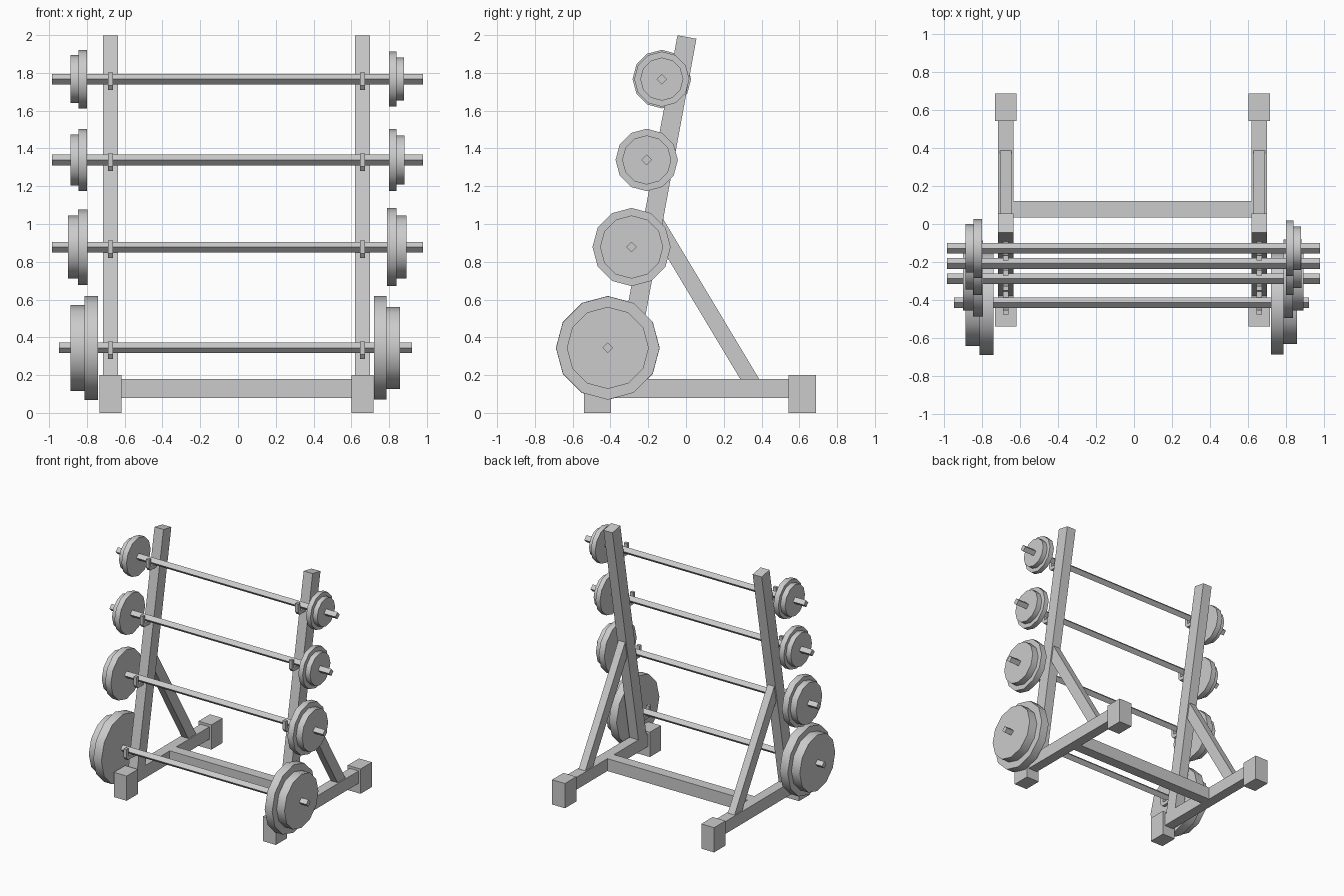
import bpy, bmesh, math
from mathutils import Vector, Matrix

if "Cube" in bpy.data.objects:
    bpy.data.objects.remove(bpy.data.objects["Cube"])

CX, HALF = -0.008, 0.667          # frame centre line and side offset
SIDES = (("left", CX - HALF), ("right", CX + HALF))


def finish(name, bm):
    bmesh.ops.recalc_face_normals(bm, faces=bm.faces)
    me = bpy.data.meshes.new(name)
    bm.to_mesh(me)
    bm.free()
    ob = bpy.data.objects.new(name, me)
    bpy.context.collection.objects.link(ob)
    return ob


def extrude_x(name, profile, x, width):
    """Closed (y, z) profile extruded along x, centred on x."""
    bm = bmesh.new()
    face = bm.faces.new([bm.verts.new((x - width / 2, y, z)) for y, z in profile])
    new = bmesh.ops.extrude_face_region(bm, geom=[face])["geom"]
    verts = [v for v in new if isinstance(v, bmesh.types.BMVert)]
    bmesh.ops.translate(bm, verts=verts, vec=(width, 0, 0))
    return finish(name, bm)


def box(name, x, width, y0, y1, z0, z1):
    return extrude_x(name, [(y0, z0), (y1, z0), (y1, z1), (y0, z1)], x, width)


def beam(name, x, width, a, b, depth):
    """Square-ended beam between two (y, z) points."""
    a, b = Vector(a), Vector(b)
    d = (b - a).normalized()
    n = Vector((d.y, -d.x)) * depth / 2
    return extrude_x(name, [a + n, b + n, b - n, a - n], x, width)


def cylinder(name, x0, x1, y, z, r, sides, smooth=False):
    bm = bmesh.new()
    m = (Matrix.Translation(((x0 + x1) / 2, y, z)) @ Matrix.Rotation(math.pi / 2, 4, 'Y'))
    bmesh.ops.create_cone(bm, cap_ends=True, segments=sides, radius1=r, radius2=r,
                          depth=x1 - x0, matrix=m)
    ob = finish(name, bm)
    if smooth:
        for p in ob.data.polygons:
            p.use_smooth = True
        bpy.ops.object.select_all(action='DESELECT')
        ob.select_set(True)
        bpy.context.view_layer.objects.active = ob
        bpy.ops.object.shade_smooth_by_angle(angle=math.radians(40))
    return ob


# tiers: bar y, z, x ends; plates as (x0, x1, radius)
TIERS = [
    (-0.128, 1.767, -0.985, 0.980,
     [(-0.886, -0.844, 0.127), (-0.844, -0.800, 0.155), (0.800, 0.839, 0.146), (0.839, 0.878, 0.114)]),
    (-0.208, 1.339, -0.985, 0.980,
     [(-0.886, -0.844, 0.136), (-0.844, -0.800, 0.165), (0.800, 0.839, 0.165), (0.839, 0.881, 0.130)]),
    (-0.288, 0.878, -0.985, 0.980,
     [(-0.900, -0.848, 0.167), (-0.848, -0.796, 0.200), (0.788, 0.838, 0.207), (0.838, 0.891, 0.167)]),
    (-0.414, 0.344, -0.947, 0.920,
     [(-0.886, -0.812, 0.227), (-0.812, -0.740, 0.275), (0.720, 0.787, 0.274), (0.787, 0.857, 0.217)]),
]

# J-shaped hook, offsets from the bar axis
HOOK = [(0.08, -0.058), (-0.045, -0.058), (-0.063, -0.035), (-0.063, 0.035),
        (-0.038, 0.035), (-0.036, -0.029), (0.08, -0.029)]

# side frames
for side, x in SIDES:
    box(side + "_front_foot", x, 0.115, -0.54, -0.397, 0, 0.2)
    box(side + "_rear_foot", x, 0.115, 0.542, 0.687, 0, 0.2)
    box(side + "_base_rail", x, 0.08, -0.40, 0.545, 0.08, 0.18)
    beam(side + "_upright", x, 0.08, (-0.339, 0.12), (0.005, 1.99), 0.102)
    beam(side + "_brace", x, 0.06, (0.367, 0.13), (-0.167, 1.02), 0.086)
    for i, (y, z, *_) in enumerate(TIERS):
        extrude_x(f"{side}_hook_{i + 1}", [(y + a, z + b) for a, b in HOOK], x, 0.027)

# rear cross bar
box("cross_bar", CX, 2 * HALF - 0.08, 0.035, 0.12, 0.08, 0.18)

# barbells
for i, (y, z, x0, x1, plates) in enumerate(TIERS):
    cylinder(f"bar_{i + 1}", x0, x1, y, z, 0.028, 4)
    for j, (a, b, r) in enumerate(plates):
        cylinder(f"bar_{i + 1}_plate_{j + 1}", a, b, y, z, r, 12, True)
